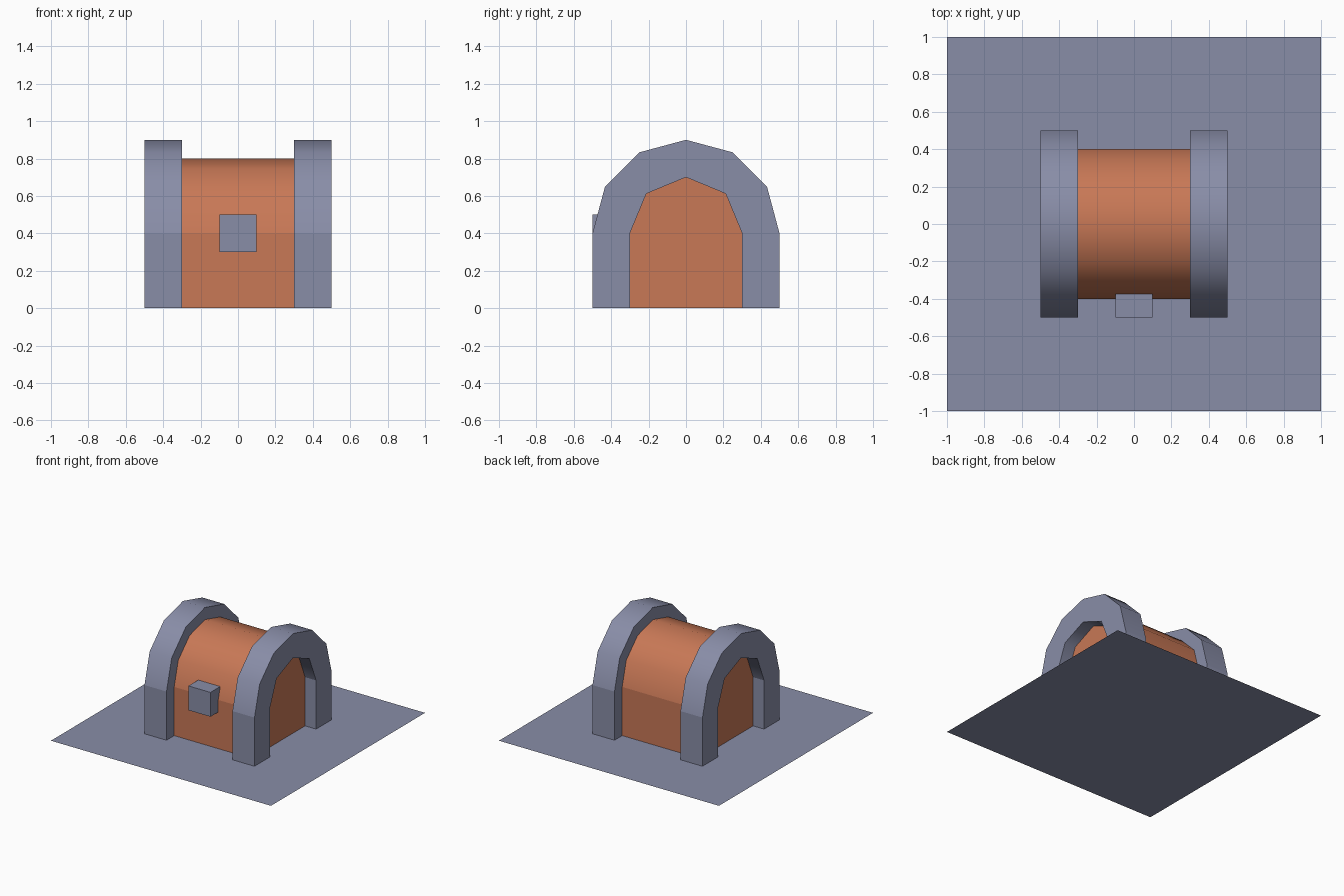
import bpy, bmesh, math

if "Cube" in bpy.data.objects:
    bpy.data.objects.remove(bpy.data.objects["Cube"])


def material(name, color):
    m = bpy.data.materials.new(name)
    m.diffuse_color = (*color, 1)
    m.use_nodes = True
    m.node_tree.nodes["Principled BSDF"].inputs["Base Color"].default_value = m.diffuse_color
    return m


GREY = material("blue grey", (0.25, 0.268, 0.39))
ORANGE = material("burnt orange", (0.578, 0.188, 0.093))


def finish(bm, name, mat):
    mesh = bpy.data.meshes.new(name)
    bm.to_mesh(mesh)
    bm.free()
    mesh.materials.append(mat)
    obj = bpy.data.objects.new(name, mesh)
    bpy.context.collection.objects.link(obj)
    return obj


def arch_path(radius, segments, spring=0.4):
    """Straight legs from the ground, joined by a half circle (y, z)."""
    arc = [(-radius * math.cos(math.pi * i / segments),
            spring + radius * math.sin(math.pi * i / segments))
           for i in range(segments + 1)]
    return [(-radius, 0)] + arc + [(radius, 0)]


def vault(name, mat, x0, x1, outer, inner=()):
    """Extrude an arch outline along x, open at the ground."""
    bm = bmesh.new()
    ends = []
    for x in (x0, x1):
        o = [bm.verts.new((x, y, z)) for y, z in outer]
        i = [bm.verts.new((x, y, z)) for y, z in inner]
        bm.faces.new(o + i[::-1])
        ends.append((o, i))
    for a, b in zip(*ends):
        for k in range(len(a) - 1):
            bm.faces.new((a[k], a[k + 1], b[k + 1], b[k]))
    bmesh.ops.recalc_face_normals(bm, faces=bm.faces)
    # only the curved strips are smooth, legs and ends stay flat
    for f in bm.faces:
        f.smooth = abs(f.normal.z) > 0.1
    return finish(bm, name, mat)


# ground slab
bm = bmesh.new()
bmesh.ops.create_grid(bm, x_segments=1, y_segments=1, size=1)
finish(bm, "base_plate", GREY)

# rounded body, its ends set inside the arches
vault("chest_body", ORANGE, -0.4, 0.4, arch_path(0.4, 6))

# end arches
for side, x in (("left", -0.5), ("right", 0.3)):
    vault(side + "_arch", GREY, x, x + 0.2, arch_path(0.5, 6), arch_path(0.3, 4))

# front latch
bm = bmesh.new()
bmesh.ops.create_cube(bm, size=1)
bmesh.ops.scale(bm, vec=(0.2, 0.2, 0.2), verts=bm.verts)
bmesh.ops.translate(bm, vec=(0, -0.4, 0.4), verts=bm.verts)
finish(bm, "latch", GREY)
